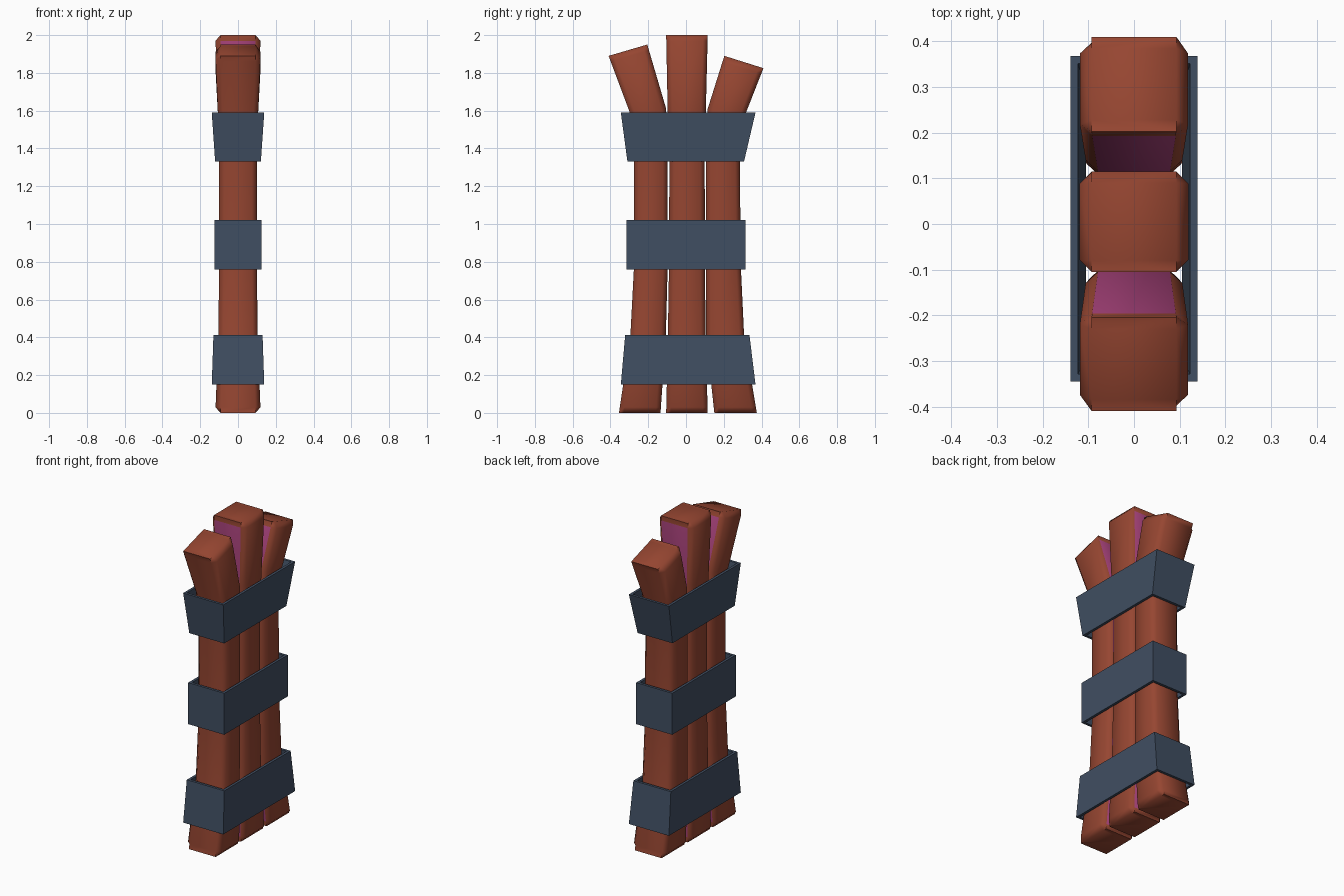
import bpy, bmesh

if "Cube" in bpy.data.objects:
    bpy.data.objects.remove(bpy.data.objects["Cube"])


def material(name, rgb):
    m = bpy.data.materials.new(name)
    m.diffuse_color = (*rgb, 1)
    m.use_nodes = True
    m.node_tree.nodes["Principled BSDF"].inputs["Base Color"].default_value = m.diffuse_color
    return m


RED = material("red brown", (0.305, 0.061, 0.031))
PINK = material("pink inner", (0.376, 0.053, 0.19))
NAVY = material("slate blue", (0.051, 0.077, 0.122))


def finish(bm, name, mats, angle):
    bmesh.ops.recalc_face_normals(bm, faces=bm.faces)
    me = bpy.data.meshes.new(name)
    bm.to_mesh(me)
    bm.free()
    ob = bpy.data.objects.new(name, me)
    bpy.context.collection.objects.link(ob)
    for m in mats:
        me.materials.append(m)
    bpy.ops.object.select_all(action='DESELECT')
    ob.select_set(True)
    bpy.context.view_layer.objects.active = ob
    bpy.ops.object.shade_smooth_by_angle(angle=angle)
    return ob


def stick(name, rings, pink_sides):
    """Loft chamfered sections; ring = (y_left, z_left, y_right, z_right, half_x)."""
    # bevelled ends: extra ring just inside each end
    def blend(a, b, d):
        t = d / abs((b[1] + b[3] - a[1] - a[3]) / 2)
        return tuple(p + (q - p) * t for p, q in zip(a, b))
    full = [rings[0], blend(rings[0], rings[1], 0.03), *rings[1:-1],
            blend(rings[-1], rings[-2], 0.03), rings[-1]]
    bm = bmesh.new()
    loops = []
    for i, (y0, z0, y1, z1, hx) in enumerate(full):
        inner = hx - 0.027
        wide = inner if i in (0, len(full) - 1) else hx
        c = 0.025 / (y1 - y0)
        sec = [(-inner, 0), (inner, 0), (wide, c), (wide, 1 - c),
               (inner, 1), (-inner, 1), (-wide, 1 - c), (-wide, c)]
        loops.append([bm.verts.new((x, y0 + (y1 - y0) * t, z0 + (z1 - z0) * t))
                      for x, t in sec])
    for r, (a, b) in enumerate(zip(loops, loops[1:])):
        for k in range(8):
            n = (k + 1) % 8
            f = bm.faces.new((a[k], a[n], b[n], b[k]))
            # painted faces turned towards the neighbouring stick
            if k in pink_sides and 0 < r < len(loops) - 2:
                f.material_index = 1
    bm.faces.new(loops[0])
    bm.faces.new(loops[-1])
    finish(bm, name, (RED, PINK), 0.9)


def flat(y0, y1, z, hx):
    return (y0, z, y1, z, hx)


# three sticks, side 0 faces -y and side 4 faces +y
stick("front_stick", [
    flat(-0.355, -0.135, 0, 0.12), flat(-0.295, -0.107, 0.4, 0.104),
    flat(-0.275, -0.097, 0.78, 0.1), flat(-0.275, -0.098, 1.33, 0.1),
    (-0.29, 1.57, -0.105, 1.61, 0.106), (-0.41, 1.89, -0.205, 1.95, 0.12)], {4})
stick("middle_stick", [
    flat(-0.105, 0.115, 0, 0.12), flat(-0.096, 0.104, 0.4, 0.104),
    flat(-0.09, 0.1, 0.78, 0.1), flat(-0.088, 0.099, 1.33, 0.1),
    flat(-0.097, 0.105, 1.6, 0.106), flat(-0.105, 0.115, 2.0, 0.12)], {0, 4})
stick("back_stick", [
    flat(0.15, 0.375, 0, 0.12), flat(0.107, 0.308, 0.4, 0.104),
    flat(0.105, 0.29, 0.78, 0.1), flat(0.105, 0.285, 1.33, 0.1),
    (0.115, 1.61, 0.31, 1.57, 0.106), (0.203, 1.89, 0.41, 1.825, 0.12)], {0})


def band(name, low, high):
    """Open tapered strap; low and high = (z, half_x, y_min, y_max)."""
    bm = bmesh.new()
    t = 0.016
    loops = []
    for (z, hx, y0, y1), d in ((low, 0), (high, 0), (high, t), (low, t)):
        loops.append([bm.verts.new(p) for p in (
            (-hx + d, y0 + d, z), (hx - d, y0 + d, z),
            (hx - d, y1 - d, z), (-hx + d, y1 - d, z))])
    for i in range(4):
        a, b = loops[i], loops[(i + 1) % 4]
        for k in range(4):
            n = (k + 1) % 4
            bm.faces.new((a[k], a[n], b[n], b[k]))
    finish(bm, name, (NAVY,), 0.5)


# three straps
band("lower_strap", (0.15, 0.139, -0.345, 0.368), (0.412, 0.13, -0.322, 0.336))
band("middle_strap", (0.76, 0.125, -0.315, 0.315), (1.02, 0.125, -0.315, 0.315))
band("upper_strap", (1.33, 0.121, -0.31, 0.307), (1.59, 0.139, -0.345, 0.368))
